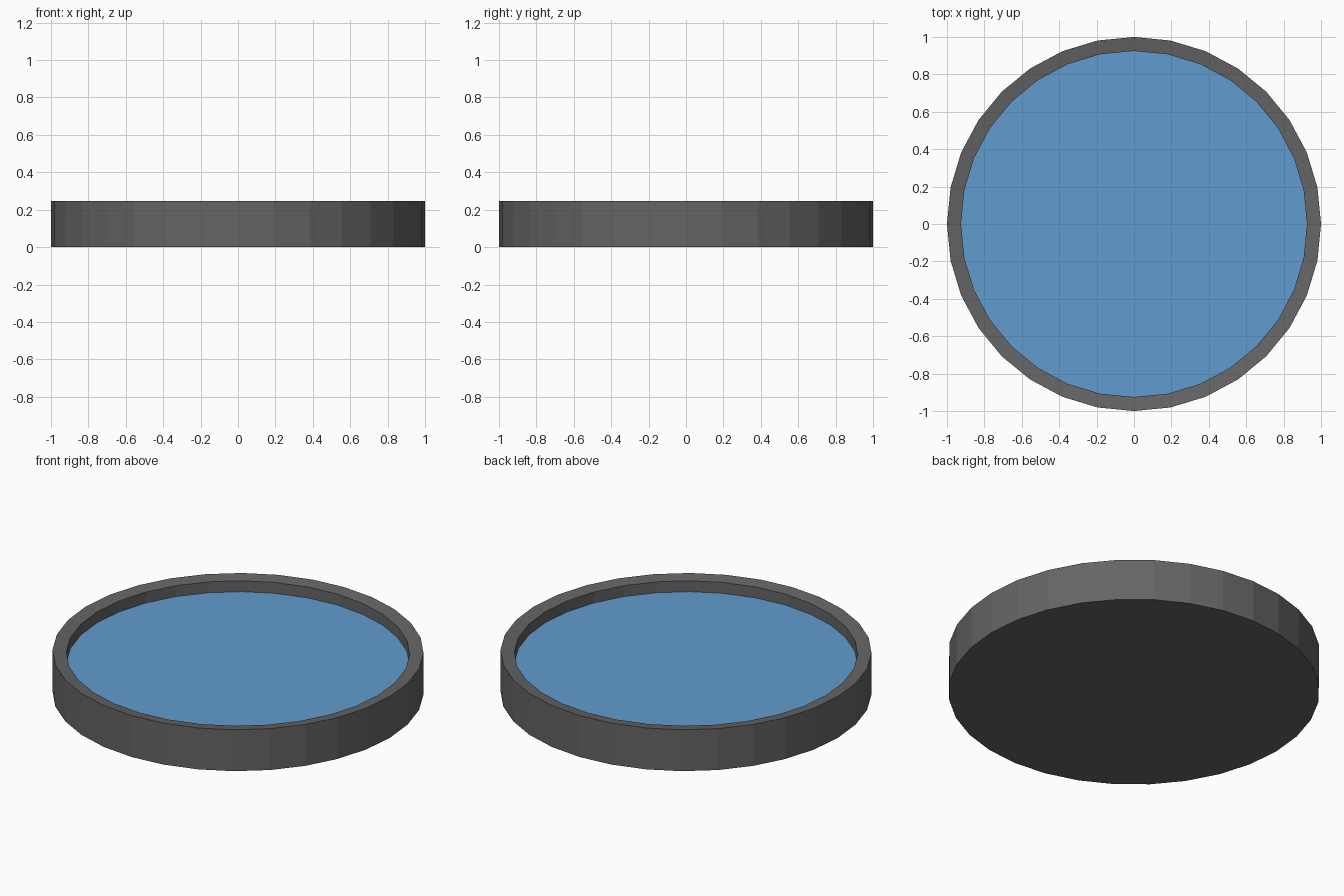
import bpy, bmesh
from math import cos, sin, tau

if "Cube" in bpy.data.objects:
    bpy.data.objects.remove(bpy.data.objects["Cube"])

SIDES = 32


def material(name, color):
    m = bpy.data.materials.new(name)
    m.diffuse_color = (*color, 1)
    m.use_nodes = True
    m.node_tree.nodes["Principled BSDF"].inputs["Base Color"].default_value = m.diffuse_color
    return m


def lathe(name, profile, mat, cap_start=False, cap_end=False):
    """Revolve (radius, z) points, listed from the bottom outside inward."""
    bm = bmesh.new()
    rings = [[bm.verts.new((r * cos(tau * i / SIDES), r * sin(tau * i / SIDES), z))
              for i in range(SIDES)] for r, z in profile]
    for a, b in zip(rings, rings[1:]):
        for i in range(SIDES):
            j = (i + 1) % SIDES
            bm.faces.new((a[i], a[j], b[j], b[i]))
    if cap_start:
        bm.faces.new(rings[0][::-1])
    if cap_end:
        bm.faces.new(rings[-1])
    mesh = bpy.data.meshes.new(name)
    bm.to_mesh(mesh)
    bm.free()
    mesh.materials.append(mat)
    obj = bpy.data.objects.new(name, mesh)
    bpy.context.collection.objects.link(obj)
    return obj


grey = material("dark_grey", (0.13, 0.13, 0.13))
blue = material("water_blue", (0.12, 0.33, 0.62))

# Basin: flat base, outer wall, rim sloping slightly inward, inner wall
lathe("basin", [(1, 0), (1, 0.246), (0.925, 0.235), (0.925, 0.17)], grey, cap_start=True)

# Water surface, set below the rim
lathe("water_surface", [(0.925, 0.17)], blue, cap_end=True)
